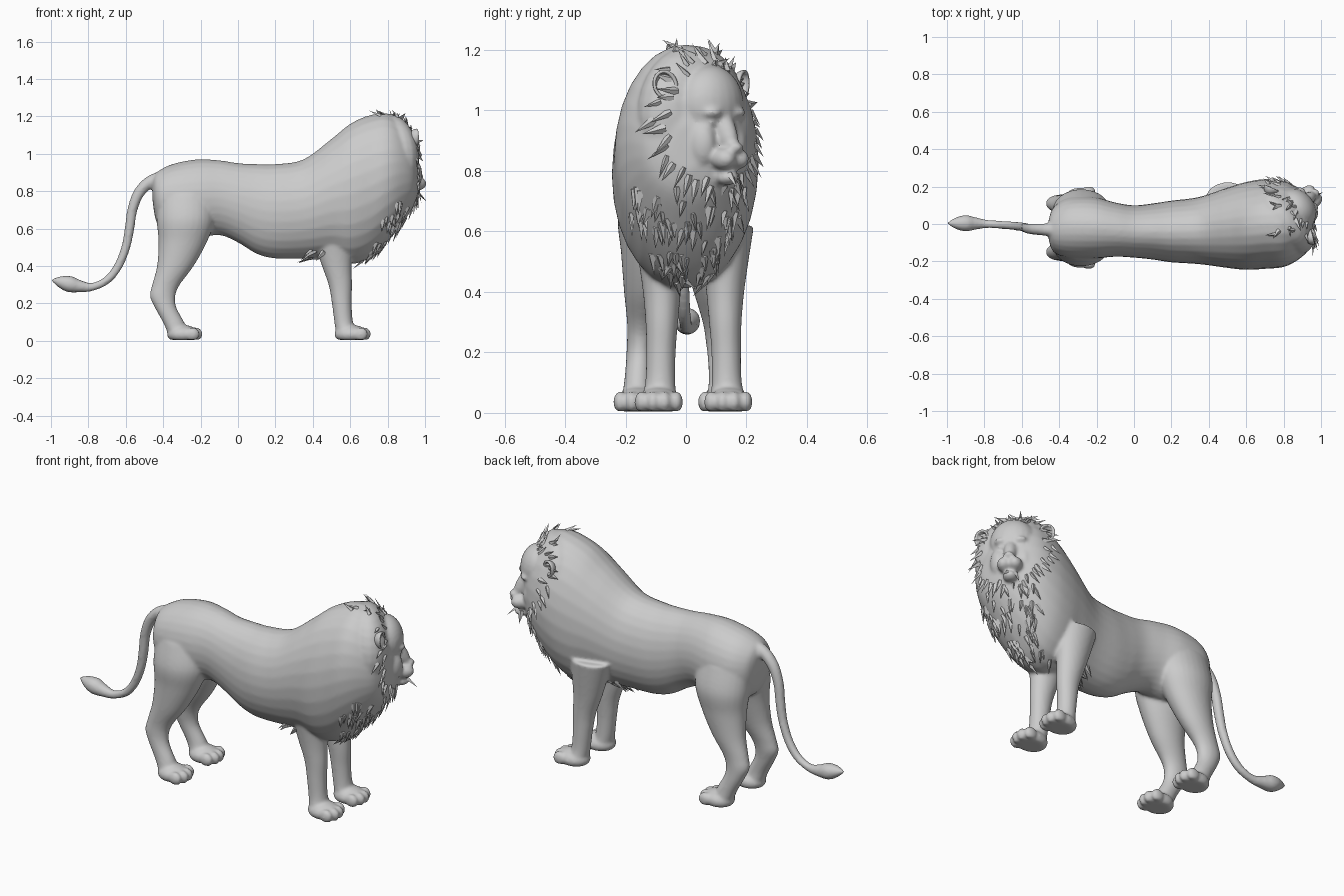
import bpy, bmesh, math, random
from mathutils import Vector, Matrix
from mathutils.bvhtree import BVHTree

random.seed(4)
if "Cube" in bpy.data.objects:
    bpy.data.objects.remove(bpy.data.objects["Cube"])

grey = bpy.data.materials.new("stone_grey")
grey.use_nodes = True
grey.diffuse_color = (0.6, 0.6, 0.6, 1)
grey.node_tree.nodes["Principled BSDF"].inputs["Base Color"].default_value = (0.6, 0.6, 0.6, 1)


def finish(bm, name):
    bmesh.ops.recalc_face_normals(bm, faces=bm.faces)
    mesh = bpy.data.meshes.new(name)
    bm.to_mesh(mesh)
    bm.free()
    mesh.materials.append(grey)
    obj = bpy.data.objects.new(name, mesh)
    bpy.context.collection.objects.link(obj)
    return obj


def refine(rows, steps=5):
    """Catmull-Rom interpolation between profile rows."""
    out = []
    for i in range(len(rows) - 1):
        p = [Vector(rows[min(max(k, 0), len(rows) - 1)]) for k in range(i - 1, i + 3)]
        for s in range(steps):
            t = s / steps
            out.append(0.5 * (2 * p[1] + (p[2] - p[0]) * t + (2 * p[0] - 5 * p[1] + 4 * p[2] - p[3]) * t * t
                              + (3 * p[1] - p[0] - 3 * p[2] + p[3]) * t ** 3))
    return out + [Vector(rows[-1])]


def loft(bm, rings, n=28):
    """Each ring is (centre, first half axis, second half axis)."""
    loops = []
    for c, u, v in rings:
        loops.append([bm.verts.new(c + u * math.cos(a) + v * math.sin(a))
                      for a in (2 * math.pi * k / n for k in range(n))])
    for a, b in zip(loops, loops[1:]):
        for k in range(n):
            bm.faces.new((a[k], a[(k + 1) % n], b[(k + 1) % n], b[k]))
    bm.faces.new(loops[0][::-1])
    bm.faces.new(loops[-1])


def blob(bm, centre, radii, rot=Matrix(), floor=0.005):
    m = Matrix.Translation(centre) @ rot @ Matrix.Diagonal((*radii, 1))
    for v in bmesh.ops.create_uvsphere(bm, u_segments=24, v_segments=16, radius=1, matrix=m)["verts"]:
        v.co.z = max(v.co.z, floor)


X, Y, Z = Vector((1, 0, 0)), Vector((0, 1, 0)), Vector((0, 0, 1))
bm = bmesh.new()

# torso and mane mass: x, underside, top, middle y, half width
torso = [(-.457, .75, .87, -.03, .05), (-.43, .62, .905, -.03, .12), (-.35, .57, .945, -.02, .16),
         (-.22, .55, .97, -.02, .165), (-.1, .565, .965, -.03, .145), (0, .525, .95, -.04, .14),
         (.1, .465, .945, -.04, .15), (.2, .44, .945, -.04, .165), (.35, .44, .97, -.035, .18),
         (.5, .44, 1.08, -.02, .215), (.6, .41, 1.16, -.01, .235), (.7, .44, 1.205, 0, .24),
         (.8, .53, 1.215, 0, .23), (.88, .63, 1.16, 0, .19), (.94, .72, 1.05, 0, .13), (.965, .8, .95, 0, .05)]
loft(bm, [(Vector((r[0], r[3], (r[1] + r[2]) / 2)), Y * r[4], Z * (r[2] - r[1]) / 2) for r in refine(torso)])

# legs: x, distance from the leg midline, z, radius in x, radius in y
front = [(.5, .11, .62, .12, .09), (.525, .105, .42, .083, .065), (.547, .105, .3, .063, .054),
         (.555, .108, .2, .053, .049), (.565, .11, .1, .05, .05), (.58, .115, .04, .055, .06)]
hind = [(-.28, .07, .78, .15, .1), (-.28, .09, .65, .155, .115), (-.295, .1, .53, .13, .095),
        (-.335, .115, .4, .098, .07), (-.385, .125, .3, .074, .05), (-.403, .13, .24, .068, .045),
        (-.388, .135, .18, .058, .043), (-.345, .14, .1, .057, .045), (-.32, .14, .04, .055, .055)]
for rows, middle, paw_x, paw_r in ((front, .025, .605, .09), (hind, -.02, -.295, .085)):
    for side in (-1, 1):
        loft(bm, [(Vector((r[0], middle + side * r[1], r[2])), X * r[3], Y * r[4]) for r in refine(rows)])
        y = middle + side * rows[-1][1]
        blob(bm, (paw_x, y, .035), (paw_r, .074, .05))
        for k in range(4):
            off = (k - 1.5) * .038
            blob(bm, (paw_x + .078 - abs(off) * .45, y + off, .036), (.037, .0235, .036))

# tail with its tuft: x, y, z, radius
tail = [(-.4, -.03, .87, .04), (-.47, -.03, .85, .033), (-.53, -.028, .79, .03), (-.565, -.025, .7, .027),
        (-.58, -.02, .6, .026), (-.6, -.015, .5, .024), (-.64, -.01, .4, .023), (-.7, -.005, .325, .022),
        (-.78, 0, .288, .022), (-.85, .003, .292, .034), (-.9, .004, .303, .044), (-.95, .004, .315, .032),
        (-1, .004, .325, .004)]
path = refine(tail)
rings = []
for i, r in enumerate(path):
    along = path[min(i + 1, len(path) - 1)].xyz - path[max(i - 1, 0)].xyz
    rings.append((r.xyz, Y * r.w, along.cross(Y).normalized() * r.w))
loft(bm, rings, 16)

# head, turned toward the back: local axes are forward, sideways, up
turn = Matrix.Rotation(math.radians(40), 4, 'Z')
F, S = turn.to_3x3() @ X, turn.to_3x3() @ Y
HEAD = Vector((.82, .04, 0))


def at(f, s, z):
    return HEAD + F * f + S * s + Z * z


def face(f, s, z, radii, pitch=0):
    blob(bm, at(f, s, z), radii, turn @ Matrix.Rotation(math.radians(pitch), 4, 'Y'))


face(-.03, 0, .98, (.13, .215, .235))          # mane around the face
face(.06, 0, 1.02, (.1, .12, .13))             # skull
face(.13, 0, .94, (.1, .036, .045), 58)        # bridge of the nose
face(.195, 0, .878, (.022, .027, .018))        # nose
face(.145, 0, .778, (.045, .038, .026))        # chin
face(.1, 0, .84, (.08, .06, .06))              # jaw
for side in (-1, 1):
    face(.162, side * .029, .84, (.05, .036, .036))   # muzzle pad
    face(.08, side * .065, .89, (.07, .05, .09))      # cheek
    face(.13, side * .05, .993, (.035, .036, .018))   # brow
    face(.13, side * .05, .962, (.017, .02, .012))    # eye

skin = finish(bm, "body")
remesh = skin.modifiers.new("Merge", 'REMESH')
remesh.mode, remesh.voxel_size, remesh.use_smooth_shade = 'VOXEL', .0085, True
smooth = skin.modifiers.new("Soften", 'SMOOTH')
smooth.factor, smooth.iterations = .5, 7

# ears: open cups
for side, name in ((-1, "right_ear"), (1, "left_ear")):
    bm = bmesh.new()
    bmesh.ops.create_uvsphere(bm, u_segments=20, v_segments=14, radius=1)
    bmesh.ops.delete(bm, geom=[v for v in bm.verts if v.co.x > .05], context='VERTS')
    lean = turn @ Matrix.Rotation(side * .45, 4, 'Z') @ Matrix.Rotation(-side * .35, 4, 'X')
    bm.transform(Matrix.Translation(at(.035, side * .17, 1.085)) @ lean @ Matrix.Diagonal((.045, .042, .05, 1)))
    ear = finish(bm, name)
    ear.modifiers.new("Thickness", 'SOLIDIFY').thickness = .01
    ear.data.shade_smooth()

# ragged mane tufts laid on the skin
bpy.context.view_layer.update()
tree = BVHTree.FromObject(skin, bpy.context.evaluated_depsgraph_get())
bm = bmesh.new()


def tuft(origin, ray, flow, lift=.25, size=1):
    hit, normal, _, _ = tree.ray_cast(origin, ray)
    if not hit:
        return
    flow = flow + Vector([random.uniform(-.3, .3) for _ in range(3)])
    flow = (flow - normal * flow.dot(normal)).normalized()
    across = normal.cross(flow)
    length, width = random.uniform(.05, .085) * size, random.uniform(.011, .02) * size
    base = hit - normal * .006
    tip = bm.verts.new(base + flow * length + normal * (length * lift + .006))
    ring = [bm.verts.new(p) for p in (base - across * width, base + normal * .013, base + across * width)]
    for k in range(3):
        bm.faces.new((ring[k], ring[(k + 1) % 3], tip))
    bm.faces.new(ring[::-1])


for k in range(46):                              # ring around the face
    a = 2 * math.pi * k / 46
    out = S * math.cos(a) + Z * math.sin(a)
    r = random.uniform(.8, 1.05)
    tuft(at(.6, .19 * r * math.cos(a), .97 + .22 * r * math.sin(a)), -F, out - Z * .35)
for k in range(75):                              # chest and throat
    z = random.uniform(.43, .75)
    y = random.uniform(-1, 1) * (.06 + .5 * (z - .4))
    tuft(Vector((1.5, y, z)), -X, -Z + Y * y * 1.5)
for k in range(10):                              # crown
    tuft(Vector((random.uniform(.74, .88), random.uniform(-.06, .14), 2)), -Z, -F * .6 + S * random.uniform(-1, 1), .45, .8)
for k in range(16):                              # behind the elbows
    tuft(Vector((random.uniform(.36, .47), random.uniform(-.14, .1), 0)), Z, -X - Z, .35)
finish(bm, "mane_tufts")
